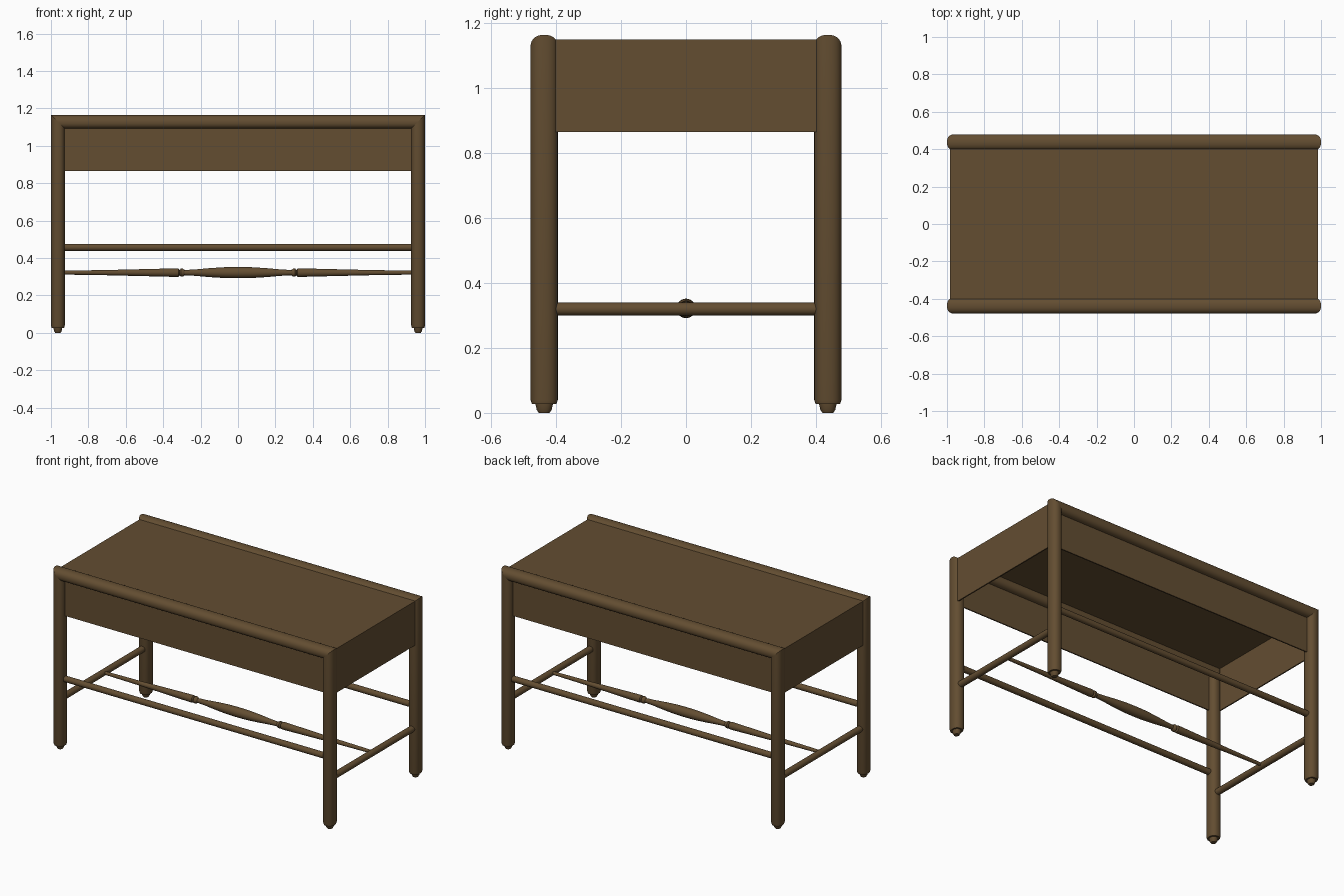
import bpy
import bmesh
import math
from mathutils import Vector

cube = bpy.data.objects.get("Cube")
if cube:
    bpy.data.objects.remove(cube, do_unlink=True)

wood = bpy.data.materials.new("dark_oak")
wood.use_nodes = True
COLOUR = (0.125, 0.075, 0.031, 1)
wood.diffuse_color = COLOUR
wood.node_tree.nodes["Principled BSDF"].inputs["Base Color"].default_value = COLOUR

LEG_X, LEG_Y, RAIL_Z = 0.963, 0.437, 1.128
HALF_THICK, HALF_DEEP = 0.037, 0.042
CASE_X, CASE_BOTTOM, CASE_TOP = 0.985, 0.865, 1.15
SIDES = 28


def finish(name, bm, smooth=True):
    bmesh.ops.recalc_face_normals(bm, faces=bm.faces[:])
    mesh = bpy.data.meshes.new(name)
    bm.to_mesh(mesh)
    bm.free()
    mesh.materials.append(wood)
    obj = bpy.data.objects.new(name, mesh)
    bpy.context.collection.objects.link(obj)
    if smooth:
        bpy.ops.object.select_all(action='DESELECT')
        obj.select_set(True)
        bpy.context.view_layer.objects.active = obj
        bpy.ops.object.shade_smooth_by_angle(angle=math.radians(35))
    return obj


def loft(name, rings):
    """Skin a list of rings of points and cap both ends."""
    bm = bmesh.new()
    loops = [[bm.verts.new(p) for p in ring] for ring in rings]
    for a, b in zip(loops, loops[1:]):
        for i in range(SIDES):
            j = (i + 1) % SIDES
            bm.faces.new((a[i], a[j], b[j], b[i]))
    bm.faces.new(loops[0])
    bm.faces.new(loops[-1])
    return finish(name, bm)


def section(scale=1.0):
    """Softly squared oval: (outward, depth) offsets."""
    def soft(v):
        return math.copysign(abs(v) ** 0.88, v)
    angles = [2 * math.pi * i / SIDES for i in range(SIDES)]
    return [(soft(math.cos(a)) * HALF_THICK * scale,
             soft(math.sin(a)) * HALF_DEEP * scale) for a in angles]


def turned(name, start, direction, profile):
    """Round bar along an axis; profile holds (distance, radius)."""
    axis = Vector(direction)
    side = axis.cross(Vector((0, 0, 1))).normalized()
    up = side.cross(axis)
    rings = []
    for d, r in profile:
        centre = Vector(start) + axis * d
        rings.append([centre + r * (side * math.cos(t) + up * math.sin(t))
                      for t in (2 * math.pi * i / SIDES for i in range(SIDES))])
    return loft(name, rings)


def panel(name, centre, size):
    bm = bmesh.new()
    bmesh.ops.create_cube(bm, size=1)
    for v in bm.verts:
        v.co = Vector(centre) + Vector(a * b for a, b in zip(v.co, size))
    return finish(name, bm, smooth=False)


# Legs with a turned foot and a mitred top
FOOT = [(0, 0.4), (0.01, 0.55), (0.027, 0.64), (0.027, 0.9), (0.04, 1)]
for y_name, ys in (("front", -1), ("back", 1)):
    for x_name, xs in (("left", 1), ("right", -1)):
        rings = [[(xs * (LEG_X + u), ys * LEG_Y + v, z) for u, v in section(s)]
                 for z, s in FOOT]
        rings.append([(xs * (LEG_X + u), ys * LEG_Y + v, RAIL_Z + u)
                      for u, v in section()])
        loft(f"{y_name}_{x_name}_leg", rings)

    # Top rail mitred into the legs
    loft(f"{y_name}_top_rail",
         [[(xs * (LEG_X + u), ys * LEG_Y + v, RAIL_Z + u) for u, v in section()]
          for xs in (-1, 1)])

    # Long stretcher and apron
    turned(f"{y_name}_stretcher", (-LEG_X, ys * LEG_Y, 0.457), (1, 0, 0),
           [(0, 0.019), (2 * LEG_X, 0.019)])
    panel(f"{y_name}_apron", (0, ys * LEG_Y, (CASE_BOTTOM + CASE_TOP - 0.03) / 2),
          (2 * LEG_X, 0.008, CASE_TOP - 0.03 - CASE_BOTTOM))

# Side panels and side stretchers
for x_name, xs in (("left", 1), ("right", -1)):
    panel(f"{x_name}_side_panel",
          (xs * (CASE_X - 0.004), 0, (CASE_BOTTOM + CASE_TOP) / 2),
          (0.008, 2 * LEG_Y - 0.02, CASE_TOP - CASE_BOTTOM))
    turned(f"{x_name}_side_stretcher", (xs * LEG_X, -LEG_Y, 0.32), (0, 1, 0),
           [(0, 0.02), (2 * LEG_Y, 0.02)])

# Table top
panel("table_top", (0, 0, CASE_TOP - 0.004), (2 * CASE_X, 2 * LEG_Y - 0.03, 0.008))

# Turned centre spindle, mirrored about the middle
half = [(0, 0.03), (0.07, 0.029), (0.15, 0.024), (0.23, 0.017), (0.285, 0.014),
        (0.295, 0.021), (0.305, 0.022), (0.312, 0.014), (0.318, 0.022),
        (0.33, 0.023), (0.45, 0.02), (0.7, 0.014), (LEG_X, 0.01)]
turned("centre_spindle", (0, 0, 0.322), (1, 0, 0),
       [(-d, r) for d, r in reversed(half[1:])] + half)
